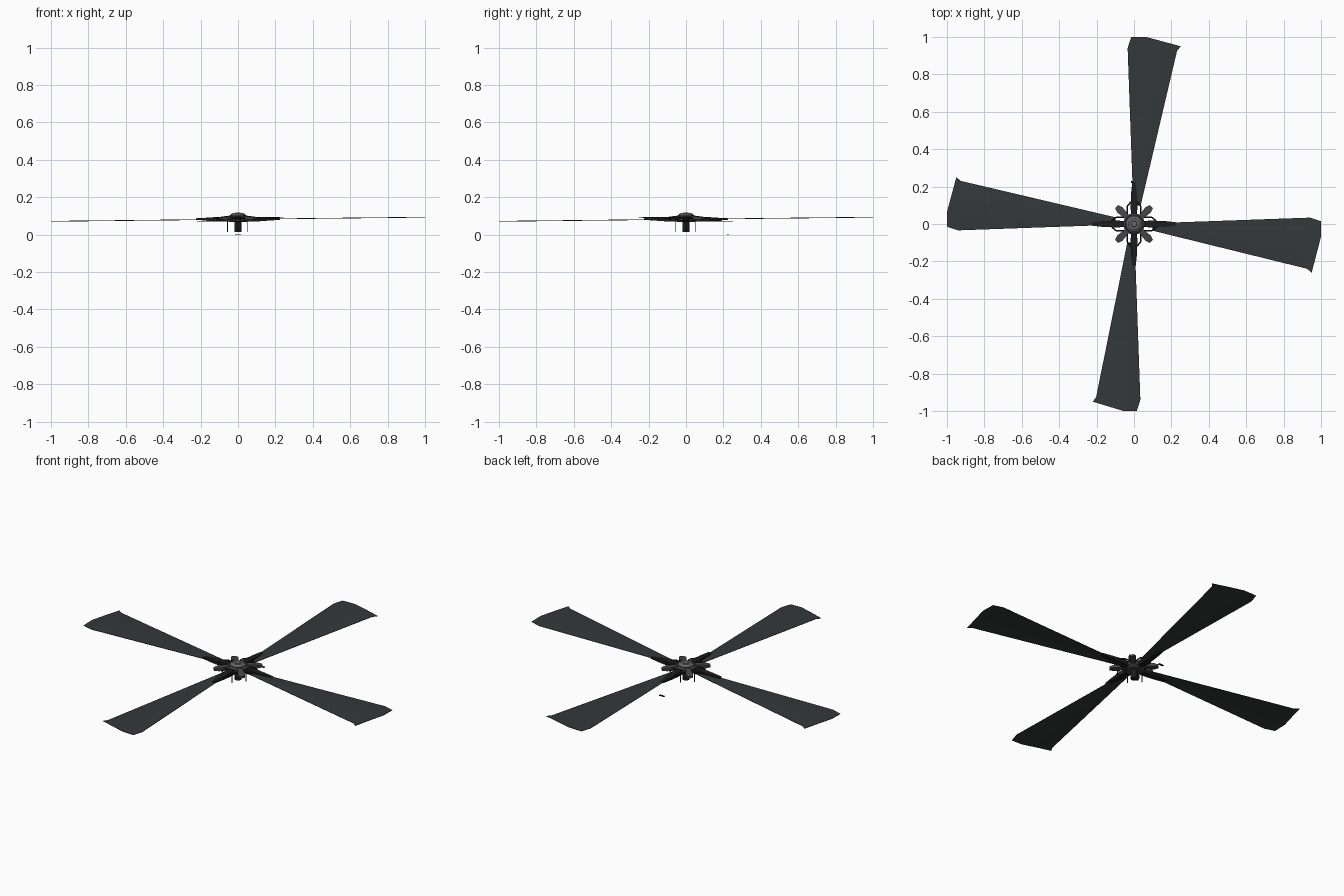
import bpy, bmesh, math
from mathutils import Matrix, Vector

if "Cube" in bpy.data.objects:
    bpy.data.objects.remove(bpy.data.objects["Cube"])


def material(name, r, g, b):
    m = bpy.data.materials.new(name)
    m.diffuse_color = (r, g, b, 1)
    m.use_nodes = True
    m.node_tree.nodes["Principled BSDF"].inputs["Base Color"].default_value = m.diffuse_color
    return m


BLADE = material("blade_grey", 0.034, 0.04, 0.04)
BLACK = material("black_metal", 0.012, 0.012, 0.013)
HUB = material("hub_grey", 0.06, 0.06, 0.063)
CAP = material("cap_grey", 0.15, 0.15, 0.155)


def add_object(name, bm, mat, smooth=False):
    bmesh.ops.recalc_face_normals(bm, faces=bm.faces)
    me = bpy.data.meshes.new(name)
    bm.to_mesh(me)
    bm.free()
    me.materials.append(mat)
    ob = bpy.data.objects.new(name, me)
    bpy.context.collection.objects.link(ob)
    if smooth:
        bpy.ops.object.select_all(action='DESELECT')
        ob.select_set(True)
        bpy.context.view_layer.objects.active = ob
        bpy.ops.object.shade_smooth_by_angle(angle=math.radians(35))
    return ob


def lathe(name, profile, mat, sides=16):
    """Revolve (radius, z) points about the z axis."""
    bm = bmesh.new()
    vs = [bm.verts.new((r, 0, z)) for r, z in profile]
    edges = [bm.edges.new(p) for p in zip(vs, vs[1:])]
    bmesh.ops.spin(bm, geom=vs + edges, cent=(0, 0, 0), axis=(0, 0, 1),
                   angle=math.tau, steps=sides)
    bmesh.ops.remove_doubles(bm, verts=bm.verts, dist=1e-5)
    return add_object(name, bm, mat, True)


def beam(name, stations, mat, angle):
    """Box-section beam along x through (x, half width, z low, z high), turned about z."""
    bm = bmesh.new()
    rings = [[bm.verts.new(p) for p in ((x, -w, a), (x, w, a), (x, w, b), (x, -w, b))]
             for x, w, a, b in stations]
    for r, s in zip(rings, rings[1:]):
        for i in range(4):
            j = (i + 1) % 4
            bm.faces.new((r[i], r[j], s[j], s[i]))
    bm.faces.new(rings[0])
    bm.faces.new(rings[-1])
    bm.transform(Matrix.Rotation(angle, 4, 'Z'))
    return add_object(name, bm, mat)


def tube(name, points, radius, mat, angle=0, closed=False):
    cu = bpy.data.curves.new(name, 'CURVE')
    cu.dimensions = '3D'
    cu.bevel_depth = radius
    cu.bevel_resolution = 1
    cu.use_fill_caps = True
    sp = cu.splines.new('POLY')
    sp.points.add(len(points) - 1)
    for p, co in zip(sp.points, points):
        p.co = (*co, 1)
    sp.use_cyclic_u = closed
    cu.materials.append(mat)
    ob = bpy.data.objects.new(name, cu)
    ob.rotation_euler.z = angle
    bpy.context.collection.objects.link(ob)


def blade(name, angle, chord, z_tip):
    """Thin paddle blade, straight leading edge and flared trailing corner."""
    bm = bmesh.new()
    rows = []
    for t in (0, 0.12, 0.3, 0.65, 1):
        tip_x = 1.0 if t < 0.35 else 1.0 - 0.05 * (t - 0.3) / 0.7
        row = []
        for x, lead, trail in ((0.1, 0.004, -0.036),
                               (0.94 - 0.015 * t, 0.034, -0.92 * chord),
                               (tip_x, 0.015, -chord)):
            z = 0.081 + (z_tip - 0.081) * x + 0.002 * math.sin(math.pi * t)
            row.append(bm.verts.new((x, lead + (trail - lead) * t, z)))
        rows.append(row)
    for a, b in zip(rows, rows[1:]):
        for i in range(2):
            bm.faces.new((a[i], a[i + 1], b[i + 1], b[i]))
    bm.transform(Matrix.Rotation(angle, 4, 'Z'))
    ob = add_object(name, bm, BLADE)
    mod = ob.modifiers.new("thickness", 'SOLIDIFY')
    mod.thickness = 0.002
    mod.offset = 0


# Four blades, with their root arms and hinge loops
settings = [(0.26, 0.092), (0.25, 0.092), (0.25, 0.07), (0.22, 0.07)]
for i, (chord, z_tip) in enumerate(settings):
    a = i * math.pi / 2
    blade(f"blade_{i + 1}", a, chord, z_tip)
    beam(f"blade_arm_{i + 1}", [(0.02, 0.016, 0.07, 0.096), (0.1, 0.018, 0.07, 0.095),
                                (0.17, 0.015, 0.075, 0.09), (0.225, 0.009, 0.079, 0.087)],
         BLACK, a)
    tube(f"hinge_loop_{i + 1}", [(0.045, -0.036, 0.088), (0.095, -0.036, 0.088),
                                 (0.117, -0.018, 0.088), (0.117, 0.018, 0.088),
                                 (0.095, 0.036, 0.088), (0.045, 0.036, 0.088)],
         0.004, BLACK, a, True)
    # Star-shaped hub plate lobe on the diagonal
    beam(f"hub_lobe_{i + 1}", [(0.0, 0.024, 0.08, 0.103), (0.06, 0.014, 0.08, 0.1),
                               (0.105, 0.02, 0.078, 0.096), (0.132, 0.012, 0.08, 0.09)],
         HUB, a + math.pi / 4)

# Hub, cap and mast
lathe("hub_disc", [(0, 0.066), (0.045, 0.066), (0.058, 0.075), (0.058, 0.095),
                   (0.048, 0.103), (0, 0.103)], HUB)
lathe("hub_cap", [(0, 0.1), (0.042, 0.1), (0.042, 0.105), (0.03, 0.114), (0.018, 0.114),
                  (0.014, 0.117), (0, 0.117)], CAP)
lathe("mast", [(0, 0.014), (0.018, 0.014), (0.018, 0.07), (0, 0.07)], BLACK)

# Control rods hanging beside the mast
for i, (x, y) in enumerate([(0.052, 0.0), (-0.055, 0.0), (0.0, 0.052), (0.0, -0.055)]):
    tube(f"control_rod_{i + 1}", [(x, y, 0.014), (x, y, 0.075)], 0.0025, BLACK)

# Small loose plate at the base level
beam("base_plate", [(-0.016, 0.005, 0.0, 0.004), (0.016, 0.005, 0.0, 0.004)],
     BLACK, 0).location.y = 0.225
